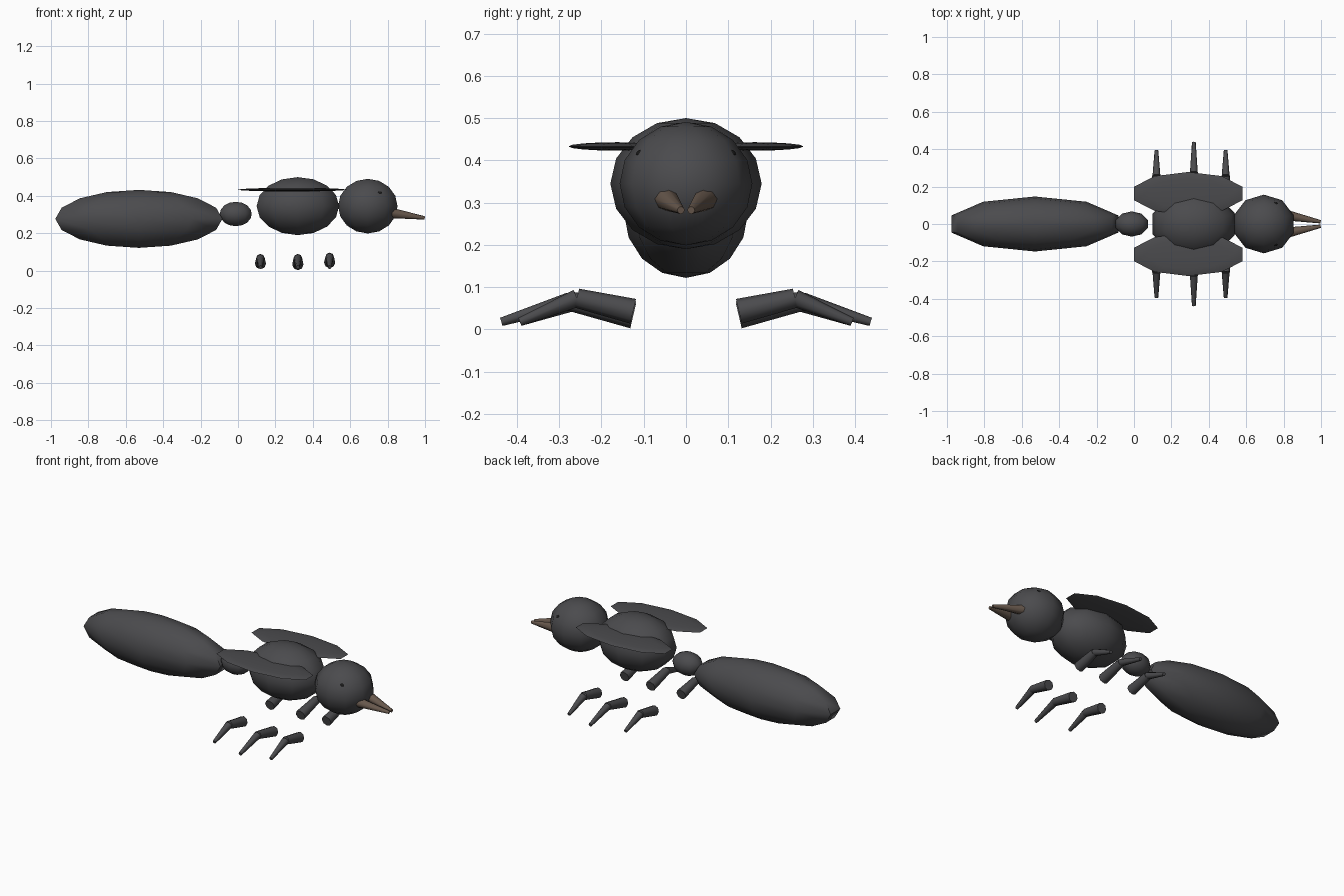
import bpy
import math
from mathutils import Vector

if "Cube" in bpy.data.objects:
    bpy.data.objects.remove(bpy.data.objects["Cube"])


def material(name, rgb):
    m = bpy.data.materials.new(name)
    m.diffuse_color = (*rgb, 1)
    m.use_nodes = True
    m.node_tree.nodes["Principled BSDF"].inputs["Base Color"].default_value = m.diffuse_color
    return m


SHELL = material("dark_shell", (0.07, 0.07, 0.075))
HORN = material("brown_horn", (0.14, 0.10, 0.075))
EYE = material("black_eye", (0.01, 0.01, 0.01))


def finish(name, mat, angle=50):
    ob = bpy.context.object
    ob.name = name
    ob.data.materials.append(mat)
    bpy.ops.object.transform_apply(location=False, rotation=True, scale=True)
    bpy.ops.object.shade_smooth_by_angle(angle=math.radians(angle))
    return ob


def ellipsoid(name, centre, radii, mat=SHELL):
    bpy.ops.mesh.primitive_uv_sphere_add(segments=10, ring_count=8, radius=1, location=centre)
    bpy.context.object.scale = radii
    return finish(name, mat)


def taper(name, start, end, r1, r2, mat=SHELL):
    a, b = Vector(start), Vector(end)
    bpy.ops.mesh.primitive_cone_add(vertices=8, radius1=r1, radius2=r2,
                                    depth=(b - a).length, location=(a + b) / 2)
    bpy.context.object.rotation_euler = (b - a).to_track_quat('Z', 'Y').to_euler()
    return finish(name, mat)


# Body along x
ellipsoid("abdomen", (-0.53, 0, 0.277), (0.47, 0.147, 0.155))
ellipsoid("waist", (-0.012, 0, 0.303), (0.09, 0.068, 0.065))
ellipsoid("thorax", (0.32, 0, 0.345), (0.232, 0.179, 0.155))
ellipsoid("head", (0.694, 0, 0.345), (0.167, 0.157, 0.146))

# Legs: x, base z, knee y, knee z, foot y
LEGS = {
    "front": (0.49, 0.043, 0.258, 0.074, 0.393),
    "middle": (0.32, 0.032, 0.275, 0.067, 0.437),
    "back": (0.12, 0.037, 0.258, 0.067, 0.393),
}

for side, s in (("left", 1), ("right", -1)):
    ellipsoid(f"{side}_wing", (0.29, s * 0.163, 0.433), (0.306, 0.115, 0.01))
    ellipsoid(f"{side}_eye", (0.757, s * 0.106, 0.415), (0.015, 0.012, 0.01), EYE)
    taper(f"{side}_mandible", (0.81, s * 0.048, 0.31), (0.997, s * 0.012, 0.282),
          0.029, 0.009, HORN)
    for name, (x, base_z, knee_y, knee_z, foot_y) in LEGS.items():
        knee = (x, s * knee_y, knee_z)
        taper(f"{side}_{name}_upper_leg", (x, s * 0.125, base_z), knee, 0.03, 0.023)
        taper(f"{side}_{name}_lower_leg", knee, (x, s * foot_y, 0.018), 0.021, 0.01)
